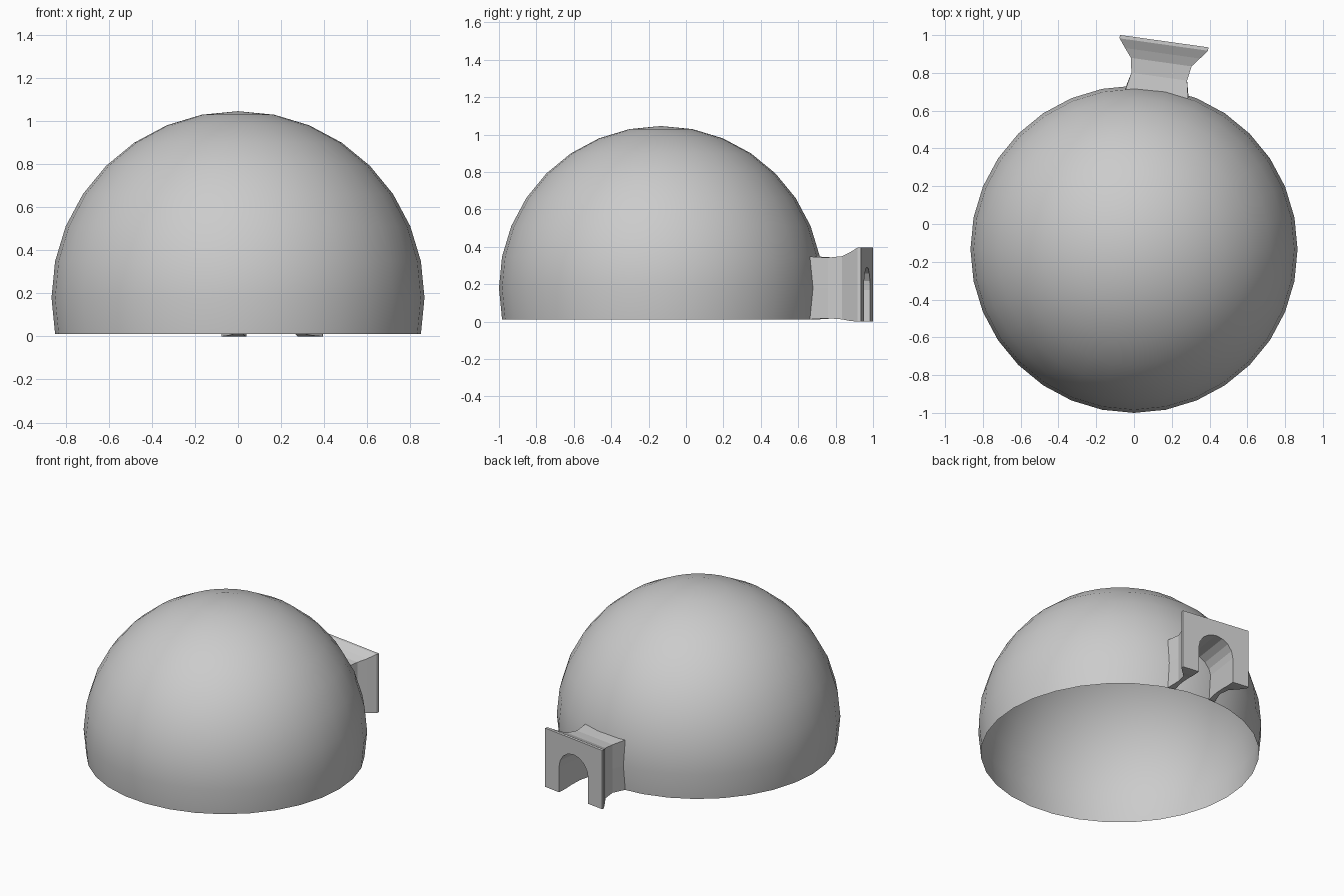
import bpy, bmesh, math
from mathutils import Vector

cube = bpy.data.objects.get("Cube")
if cube:
    bpy.data.objects.remove(cube)

RADIUS = 0.866
CENTRE = Vector((0, -0.134, 0.18))

grey = bpy.data.materials.new("plain_grey")
grey.use_nodes = True
colour = (0.6, 0.6, 0.6, 1)
grey.diffuse_color = colour
grey.node_tree.nodes["Principled BSDF"].inputs["Base Color"].default_value = colour


def add_object(name, bm):
    mesh = bpy.data.meshes.new(name)
    bm.to_mesh(mesh)
    bm.free()
    mesh.materials.append(grey)
    obj = bpy.data.objects.new(name, mesh)
    bpy.context.collection.objects.link(obj)
    return obj


# Dome: smooth sphere, open one ring below its equator
bm = bmesh.new()
bmesh.ops.create_uvsphere(bm, u_segments=32, v_segments=16, radius=RADIUS)
low = [v for v in bm.verts if v.co.z < -0.25 * RADIUS]
bmesh.ops.delete(bm, geom=low, context="VERTS")
bmesh.ops.translate(bm, verts=bm.verts, vec=CENTRE)
for face in bm.faces:
    face.smooth = True
add_object("dome", bm)

# Entrance tunnel: flared block with an arched passage, lofted back to the dome
DOOR = Vector((0.16, 0.968, 0))
AXIS = Vector((0.139, 0.99, 0)).normalized()
SIDE = Vector((AXIS.y, -AXIS.x, 0))
ARCH, SPRING = 0.122, 0.17


def section(half, low, high):
    """Outline in (across, up): block outside, arch inside."""
    mid = (low + high) / 2
    outer = [(-half, low), (-half, mid), (-half, high), (0, high),
             (half, high), (half, mid), (half, low)]
    arc = [(ARCH * math.cos(math.pi * i / 8), SPRING + ARCH * math.sin(math.pi * i / 8))
           for i in range(9)]
    return outer + [(ARCH, low)] + arc + [(-ARCH, low)]


def reach_dome(point):
    """Slide a point along the tunnel until it sits just inside the dome."""
    rel = point - CENTRE
    along = rel.dot(AXIS)
    gap = (RADIUS - 0.006) ** 2 - (rel.length_squared - along ** 2)
    return point + AXIS * (math.sqrt(gap) - along)


# Depth behind the door, half width, bottom, top
STATIONS = [(0, 0.237, 0, 0.396), (0.018, 0.236, 0, 0.396),
            (0.065, 0.2, 0.004, 0.37), (0.112, 0.162, 0.012, 0.35),
            (0.19, 0.149, 0.018, 0.342), (0.27, 0.168, 0.012, 0.348)]

bm = bmesh.new()
rows = []
for depth, half, low, high in STATIONS:
    row = []
    for across, up in section(half, low, high):
        p = DOOR - AXIS * depth + SIDE * across + Vector((0, 0, up))
        if depth == STATIONS[-1][0]:
            p = reach_dome(p)
        row.append(bm.verts.new(p))
    rows.append(row)
for a, b in zip(rows, rows[1:]):
    for i in range(len(a)):
        j = (i + 1) % len(a)
        bm.faces.new((a[i], a[j], b[j], b[i]))
bm.faces.new(rows[0])
bmesh.ops.recalc_face_normals(bm, faces=bm.faces)
add_object("entrance_tunnel", bm)
